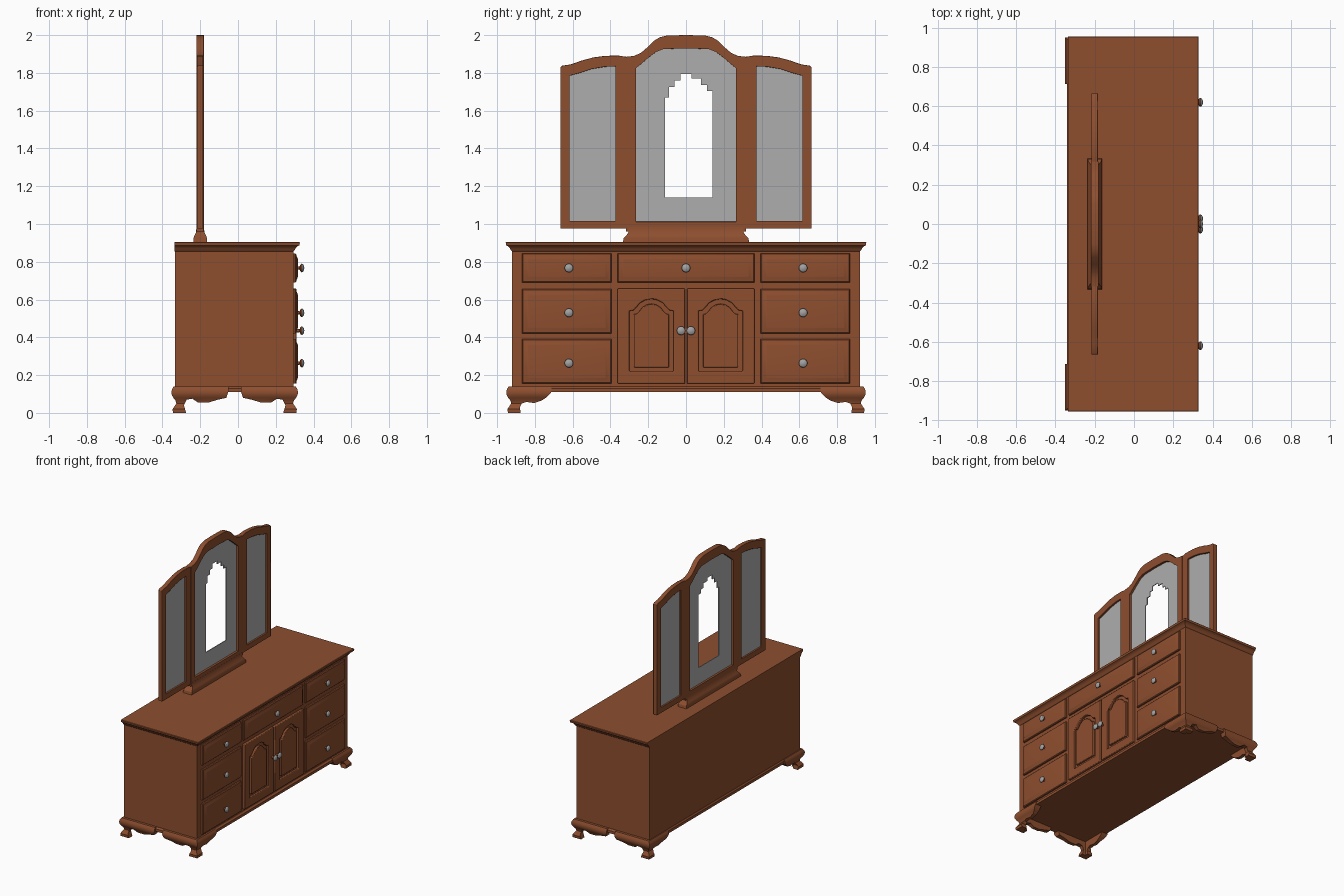
import bpy, bmesh, math
from mathutils import Matrix, Vector

if "Cube" in bpy.data.objects:
    bpy.data.objects.remove(bpy.data.objects["Cube"])


def material(name, rgb):
    m = bpy.data.materials.new(name)
    m.diffuse_color = (*rgb, 1)
    m.use_nodes = True
    m.node_tree.nodes["Principled BSDF"].inputs["Base Color"].default_value = m.diffuse_color
    return m


WOOD = material("brown_wood", (0.27, 0.077, 0.028))
GLASS = material("mirror_grey", (0.42, 0.42, 0.42))
METAL = material("knob_grey", (0.36, 0.36, 0.36))


def finish(name, bm, mats, bevel=0):
    bmesh.ops.recalc_face_normals(bm, faces=bm.faces)
    me = bpy.data.meshes.new(name)
    bm.to_mesh(me)
    bm.free()
    for m in mats:
        me.materials.append(m)
    ob = bpy.data.objects.new(name, me)
    bpy.context.collection.objects.link(ob)
    if bevel:
        mod = ob.modifiers.new("soft_edges", 'BEVEL')
        mod.width, mod.segments = bevel, 2
        mod.limit_method, mod.angle_limit = 'ANGLE', math.radians(50)
    return ob


def rings(name, levels, axis='z'):
    """Stack of rectangles (height, a0, a1, b0, b1) joined into a solid."""
    bm = bmesh.new()
    loops = []
    for h, a0, a1, b0, b1 in levels:
        pts = [(a0, b0), (a1, b0), (a1, b1), (a0, b1)]
        loops.append([bm.verts.new((a, b, h) if axis == 'z' else (h, a, b)) for a, b in pts])
    for lo, hi in zip(loops, loops[1:]):
        for i in range(4):
            j = (i + 1) % 4
            bm.faces.new((lo[i], lo[j], hi[j], hi[i]))
    bm.faces.new(loops[0])
    bm.faces.new(loops[-1])
    return finish(name, bm, [WOOD])


def plate(name, outlines, x0, x1, mat, bevel=0):
    """Flat board in the y-z plane; outlines after the first are holes."""
    cu = bpy.data.curves.new(name, 'CURVE')
    cu.dimensions, cu.fill_mode, cu.extrude = '2D', 'BOTH', (x1 - x0) / 2
    for pts in outlines:
        sp = cu.splines.new('POLY')
        sp.points.add(len(pts) - 1)
        for p, (y, z) in zip(sp.points, pts):
            p.co = (y, z, 0, 1)
        sp.use_cyclic_u = True
    tmp = bpy.data.objects.new("tmp", cu)
    bpy.context.collection.objects.link(tmp)
    bpy.context.view_layer.update()
    me = bpy.data.meshes.new_from_object(tmp.evaluated_get(bpy.context.evaluated_depsgraph_get()))
    bpy.data.objects.remove(tmp)
    bm = bmesh.new()
    bm.from_mesh(me)
    bmesh.ops.remove_doubles(bm, verts=bm.verts, dist=1e-5)
    mid = (x0 + x1) / 2
    for v in bm.verts:
        v.co = Vector((v.co.z + mid, v.co.x, v.co.y))
    for f in bm.faces:
        f.material_index = 0
    return finish(name, bm, [mat], bevel)


def mirrored(half):
    """Close a left half outline (y <= 0) symmetrically."""
    return half + [(-y, z) for y, z in reversed(half) if abs(y) > 1e-6]


def shift(pts, dy, sy=1):
    return [(y * sy + dy, z) for y, z in pts]


# Cabinet carcass, plinth rail and moulded top
rings("cabinet_body", [(0.11, -0.333, 0.293, -0.92, 0.92), (0.87, -0.333, 0.293, -0.92, 0.92)])
rings("plinth_rail", [(0.11, -0.342, 0.31, -0.935, 0.935), (0.13, -0.342, 0.31, -0.935, 0.935),
                      (0.14, -0.335, 0.298, -0.922, 0.922)])
rings("top_board", [(z, -0.335, 0.293 + o, -0.92 - o, 0.92 + o) for z, o in
                    [(0.855, 0.0), (0.862, 0.008), (0.872, 0.012), (0.882, 0.022),
                     (0.887, 0.032), (0.902, 0.035), (0.905, 0.032)]])

# Bracket feet: ogee section, two scalloped brackets on each corner
OGEE = [(0, .008), (.02, .010), (.035, .0), (.05, -.010), (.065, -.006), (.08, .006),
        (.095, .014), (.11, .016), (.125, .013), (.14, .004)]
FRONT = [(0, 0), (.06, 0), (.055, .03), (.065, .05), (.09, .058), (.13, .052), (.17, .065),
         (.2, .085), (.222, .11), (.222, .14), (0, .14)]
SIDE = [(0, 0), (.062, 0), (.05, .04), (.065, .07), (.095, .075), (.125, .055), (.18, .055),
        (.23, .07), (.275, .08), (.285, .11), (.285, .14), (0, .14)]


def ogee(z):
    for (z0, o0), (z1, o1) in zip(OGEE, OGEE[1:]):
        if z <= z1 + 1e-6:
            return o0 + (o1 - o0) * (z - z0) / (z1 - z0)
    return OGEE[-1][1]


def bracket(name, outline, along_y, sx, sy):
    bm = bmesh.new()
    face = bm.faces.new([bm.verts.new((s, 0, z)) for s, z in outline])
    ext = bmesh.ops.extrude_face_region(bm, geom=[face])
    bmesh.ops.translate(bm, vec=(0, 0.035, 0),
                        verts=[g for g in ext['geom'] if isinstance(g, bmesh.types.BMVert)])
    bmesh.ops.triangulate(bm, faces=bm.faces)
    for z, _ in OGEE[1:-1]:
        bmesh.ops.bisect_plane(bm, geom=bm.verts[:] + bm.edges[:] + bm.faces[:],
                               plane_co=(0, 0, z), plane_no=(0, 0, 1))
    for v in bm.verts:
        s, d, z = v.co
        o = ogee(z)
        if s < 1e-4:
            s -= o
        if d < 1e-4:
            d -= o
        a, b = (d, s) if along_y else (s, d)
        v.co = Vector((-0.0175 + sx * (0.319 - a), sy * (0.935 - b), z))
    finish(name, bm, [WOOD])


for sx, fb in ((1, "front"), (-1, "back")):
    for sy, lr in ((1, "right"), (-1, "left")):
        bracket(f"{fb}_{lr}_foot_face", FRONT, True, sx, sy)
        bracket(f"{fb}_{lr}_foot_side", SIDE, False, sx, sy)


# Drawers with pillowed fronts
def drawer(name, y0, y1, z0, z1):
    rings(name, [(x, y0 + i, y1 - i, z0 + i, z1 - i) for x, i in
                 [(0.28, 0), (0.303, 0), (0.308, 0.005), (0.310, 0.014), (0.316, 0.026), (0.317, 0.034)]], 'x')


ROWS = [(0.155, 0.39), (0.42, 0.655), (0.69, 0.845)]
for n, (z0, z1) in enumerate(ROWS):
    drawer(f"left_drawer_{n}", -0.868, -0.395, z0, z1)
    drawer(f"right_drawer_{n}", 0.395, 0.868, z0, z1)
drawer("centre_drawer", -0.363, 0.363, *ROWS[2])

# Doors with arched raised panels
ARCH = mirrored([(-.117, .22), (-.117, .54), (-.095, .543), (-.08, .558), (-.06, .582), (-.03, .598), (0, .603)])
for s, lr in ((-1, "left"), (1, "right")):
    c = s * 0.183
    box = [(c - .179, .155), (c + .179, .155), (c + .179, .658), (c - .179, .658)]
    plate(f"{lr}_door_frame", [box, shift(ARCH, c)], 0.285, 0.311, WOOD, 0.005)
    small = [(c + y * 0.8, 0.395 + (z - 0.395) * 0.88) for y, z in ARCH]
    plate(f"{lr}_door_panel", [small], 0.285, 0.309, WOOD, 0.01)


# Turned knobs with grey fronts
def knob(name, y, z):
    bm = bmesh.new()
    prof = [(.30, .009), (.326, .008), (.331, .019), (.338, .023), (.345, .019), (.350, .010), (.351, 0)]
    vs = [bm.verts.new((x, r, 0)) for x, r in prof]
    es = [bm.edges.new(p) for p in zip(vs, vs[1:])]
    bmesh.ops.spin(bm, geom=vs + es, cent=(0, 0, 0), axis=(1, 0, 0), angle=math.tau, steps=16)
    bmesh.ops.remove_doubles(bm, verts=bm.verts, dist=1e-5)
    bmesh.ops.recalc_face_normals(bm, faces=bm.faces)
    for f in bm.faces:
        f.material_index = 1 if f.normal.x > 0.2 else 0
    bmesh.ops.translate(bm, verts=bm.verts, vec=(0, y, z))
    finish(name, bm, [WOOD, METAL])


for n, z in enumerate((0.263, 0.53, 0.767)):
    knob(f"left_knob_{n}", -0.62, z)
    knob(f"right_knob_{n}", 0.62, z)
knob("centre_knob", 0, 0.767)
for y in (-0.026, 0.026):
    knob("door_knob", y, 0.435)

# Mirror stand
rings("mirror_stand", [(z, -0.2 - d, -0.2 + d, -w, w) for z, d, w in
                       [(.90, .037, .335), (.925, .036, .33), (.94, .03, .315), (.955, .022, .305), (.985, .02, .305)]])

# Centre mirror: arched frame and glass with a stepped opening
OUTER = mirrored([(-.318, .96), (-.318, 1.885), (-.275, 1.89), (-.24, 1.905), (-.205, 1.935), (-.17, 1.97),
                  (-.14, 1.988), (-.1, 1.998), (0, 2.0)])
INNER = mirrored([(-.265, 1.012), (-.265, 1.825), (-.24, 1.845), (-.205, 1.875), (-.16, 1.91), (-.12, 1.926), (0, 1.93)])
STEPS = [(-.11, 1.14), (-.11, 1.67), (-.09, 1.67), (-.09, 1.725), (-.06, 1.725), (-.06, 1.76), (-.03, 1.76),
         (-.03, 1.795), (.03, 1.795), (.03, 1.77), (.08, 1.77), (.08, 1.735), (.11, 1.735), (.11, 1.705),
         (.14, 1.705), (.14, 1.14)]
plate("centre_mirror_frame", [OUTER, INNER], -0.220, -0.181, WOOD, 0.006)
plate("centre_mirror_glass", [shift([(y * 1.01, z) for y, z in INNER], 0), STEPS], -0.204, -0.198, GLASS)

# Side mirrors
WING = [(-.665, .975), (-.665, 1.83), (-.655, 1.838), (-.61, 1.845), (-.55, 1.866), (-.49, 1.882), (-.43, 1.89),
        (-.36, 1.892), (-.316, 1.885), (-.316, .975)]
PANE = [(-.617, 1.017), (-.617, 1.785), (-.56, 1.80), (-.5, 1.82), (-.43, 1.832), (-.373, 1.835), (-.373, 1.017)]
for s, lr in ((1, "left"), (-1, "right")):
    plate(f"{lr}_mirror_frame", [shift(WING, 0, s), shift(PANE, 0, s)], -0.217, -0.184, WOOD, 0.006)
    plate(f"{lr}_mirror_glass", [shift(PANE, 0, s)], -0.204, -0.198, GLASS)

# Smooth shading with sharp edges kept
for ob in bpy.context.collection.objects:
    ob.select_set(True)
    bpy.context.view_layer.objects.active = ob
bpy.ops.object.shade_smooth_by_angle(angle=math.radians(30))
